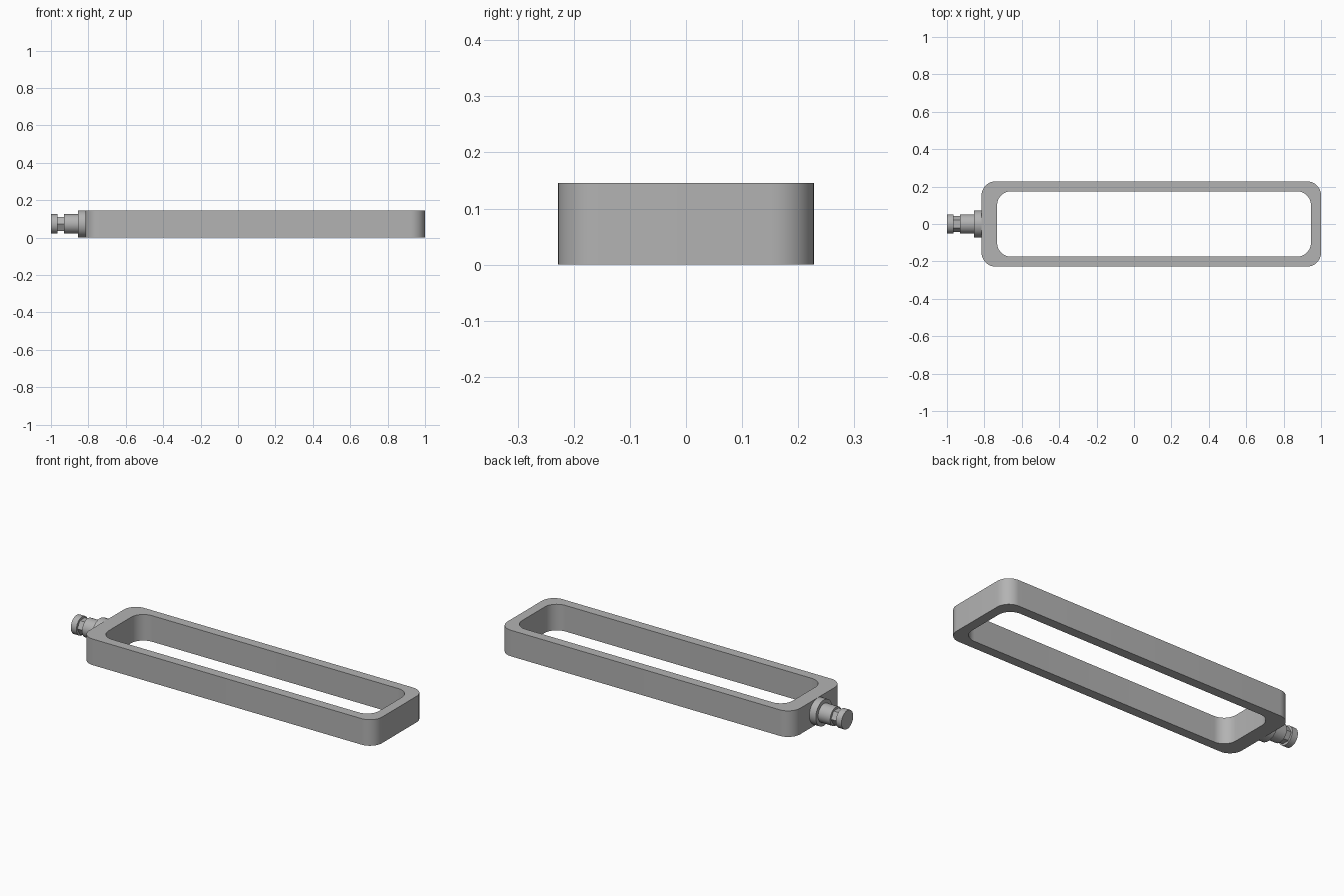
import bpy, bmesh, math

cube = bpy.data.objects.get("Cube")
if cube:
    bpy.data.objects.remove(cube, do_unlink=True)

grey = bpy.data.materials.new("plain grey metal")
grey.use_nodes = True
COLOR = (0.45, 0.45, 0.45, 1)
grey.diffuse_color = COLOR
grey.node_tree.nodes["Principled BSDF"].inputs["Base Color"].default_value = COLOR

HEIGHT = 0.146
AXIS_Z = HEIGHT / 2


def finish(name, bm):
    bmesh.ops.recalc_face_normals(bm, faces=bm.faces)
    mesh = bpy.data.meshes.new(name)
    bm.to_mesh(mesh)
    bm.free()
    mesh.materials.append(grey)
    obj = bpy.data.objects.new(name, mesh)
    bpy.context.collection.objects.link(obj)
    bpy.ops.object.select_all(action="DESELECT")
    obj.select_set(True)
    bpy.context.view_layer.objects.active = obj
    bpy.ops.object.shade_smooth_by_angle(angle=math.radians(30))
    return obj


def rounded_rect(x0, x1, half_y, radius, steps=12):
    """Outline with rounded corners, counter-clockwise."""
    corners = [(x1 - radius, half_y - radius), (x0 + radius, half_y - radius),
               (x0 + radius, radius - half_y), (x1 - radius, radius - half_y)]
    points = []
    for i, (cx, cy) in enumerate(corners):
        for s in range(steps + 1):
            a = math.pi / 2 * (i + s / steps)
            points.append((cx + radius * math.cos(a), cy + radius * math.sin(a)))
    return points


def bridge(bm, loops):
    """Quads between neighbouring loops of equal length."""
    for a, b in zip(loops, loops[1:]):
        for i in range(len(a)):
            j = (i + 1) % len(a)
            bm.faces.new((a[i], a[j], b[j], b[i]))


# Open rectangular frame, thicker at the stud end
bm = bmesh.new()
outer = rounded_rect(-0.815, 1.0, 0.228, 0.075)
inner = rounded_rect(-0.732, 0.946, 0.175, 0.075)
rings = [[bm.verts.new((x, y, z)) for x, y in outline]
         for outline, z in ((outer, 0), (outer, HEIGHT), (inner, HEIGHT), (inner, 0))]
bridge(bm, rings + rings[:1])
finish("frame", bm)


def rod(name, x0, x1, radius, sides=48, turn=0):
    """Capped prism along x."""
    bm = bmesh.new()
    loops = []
    for x in (x0, x1):
        angles = [turn + 2 * math.pi * i / sides for i in range(sides)]
        loops.append([bm.verts.new((x, radius * math.cos(a), AXIS_Z + radius * math.sin(a)))
                      for a in angles])
        bm.faces.new(loops[-1])
    bridge(bm, loops)
    return finish(name, bm)


# Stud on the right end: collar, shaft, hexagonal neck, end disc
rod("collar", -0.855, -0.81, 0.0725)
rod("shaft", -0.93, -0.85, 0.052)
rod("hex_neck", -0.967, -0.928, 0.044, sides=6)
rod("end_disc", -1.0, -0.965, 0.052)
